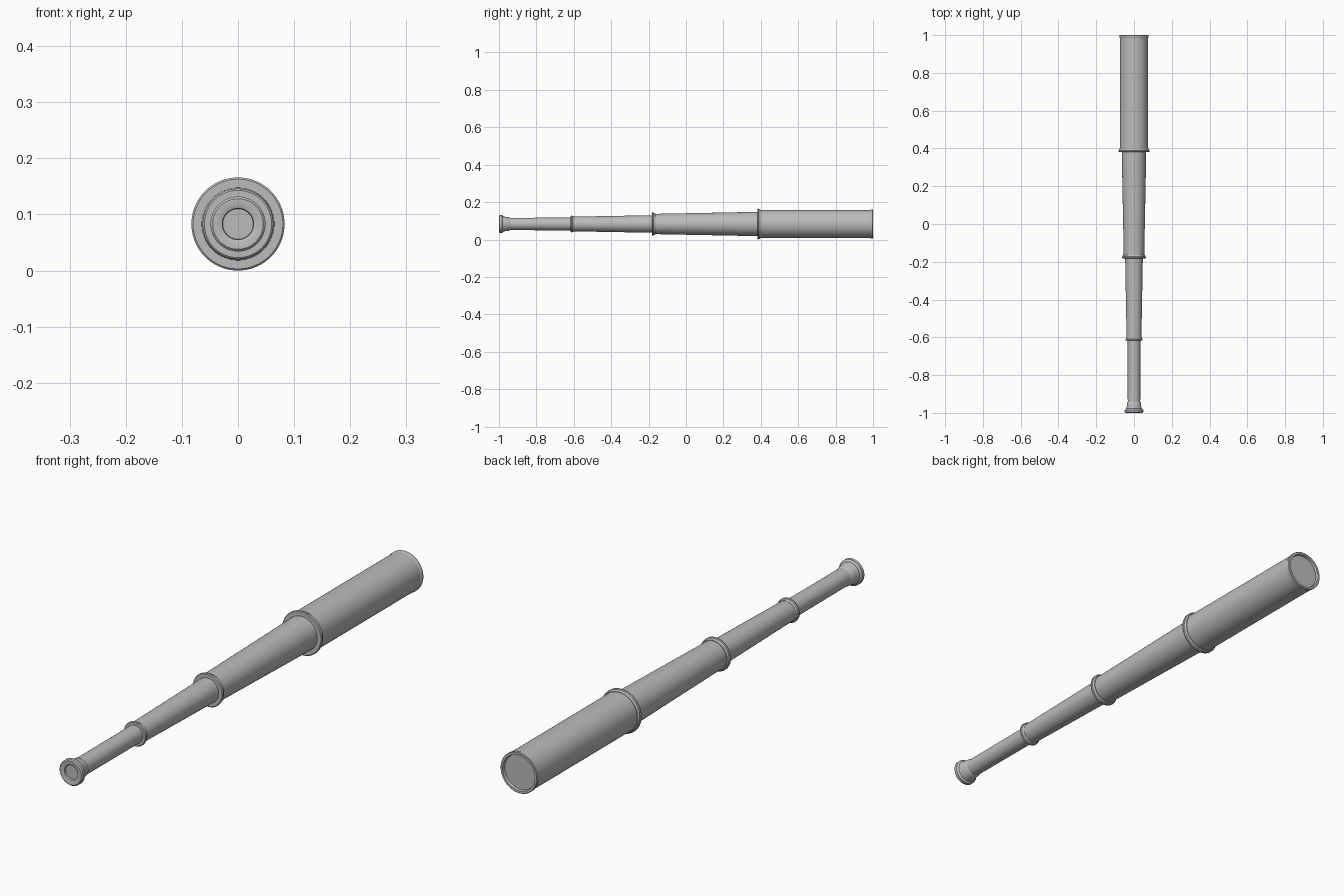
import bpy, bmesh, math

cube = bpy.data.objects.get("Cube")
if cube:
    bpy.data.objects.remove(cube, do_unlink=True)

AXIS_Z = 0.083
SIDES = 64

grey = bpy.data.materials.new("plain grey")
grey.use_nodes = True
colour = (0.5, 0.5, 0.5, 1)
grey.diffuse_color = colour
grey.node_tree.nodes["Principled BSDF"].inputs["Base Color"].default_value = colour


def lathe(name, profile):
    """Turn (y, radius) points around the long axis."""
    bm = bmesh.new()
    rings = []
    for y, r in profile:
        if r == 0:
            rings.append([bm.verts.new((0, y, 0))] * SIDES)
            continue
        angles = [2 * math.pi * i / SIDES for i in range(SIDES)]
        rings.append([bm.verts.new((r * math.sin(a), y, r * math.cos(a))) for a in angles])
    for a, b in zip(rings, rings[1:]):
        for i in range(SIDES):
            j = (i + 1) % SIDES
            bm.faces.new(list(dict.fromkeys((a[i], a[j], b[j], b[i]))))
    bmesh.ops.recalc_face_normals(bm, faces=bm.faces)
    mesh = bpy.data.meshes.new(name)
    bm.to_mesh(mesh)
    bm.free()
    mesh.materials.append(grey)
    obj = bpy.data.objects.new(name, mesh)
    obj.location.z = AXIS_Z
    bpy.context.collection.objects.link(obj)
    bpy.ops.object.select_all(action='DESELECT')
    obj.select_set(True)
    bpy.context.view_layer.objects.active = obj
    bpy.ops.object.shade_smooth_by_angle(angle=math.radians(30))


def collar(name, y, inner, outer):
    """Raised band with a rounded lip on each side of a groove."""
    h = 0.009
    mid = outer - 0.003
    lathe(name, [(y - h, inner), (y - h, mid), (y - h * 0.7, outer), (y - h * 0.3, outer),
                 (y, mid), (y + h * 0.5, mid), (y + h, mid - 0.003), (y + h, inner)])


# Eyepiece cup with a recessed lens
lathe("eyepiece", [(-0.99, 0), (-0.99, 0.027), (-0.998, 0.028), (-1, 0.032), (-1, 0.045),
                   (-0.996, 0.049), (-0.984, 0.049), (-0.98, 0.045), (-0.978, 0.042),
                   (-0.965, 0.038), (-0.945, 0.036), (-0.94, 0.033)])

# Draw tubes, each tapering towards the eyepiece
lathe("small_draw_tube", [(-0.96, 0.033), (-0.6, 0.034)])
lathe("middle_draw_tube", [(-0.612, 0.03), (-0.612, 0.039), (-0.17, 0.047)])
lathe("large_draw_tube", [(-0.178, 0.045), (-0.178, 0.054), (0.39, 0.065)])

# Collars at the joints
collar("small_collar", -0.608, 0.033, 0.046)
collar("middle_collar", -0.173, 0.045, 0.063)
collar("large_collar", 0.39, 0.06, 0.083)

# Main barrel with a rim and a recessed front lens
lathe("main_barrel", [(0.386, 0.06), (0.386, 0.075), (0.985, 0.075), (0.988, 0.077),
                      (0.998, 0.077), (1, 0.075), (1, 0.067), (0.99, 0.065), (0.99, 0)])
